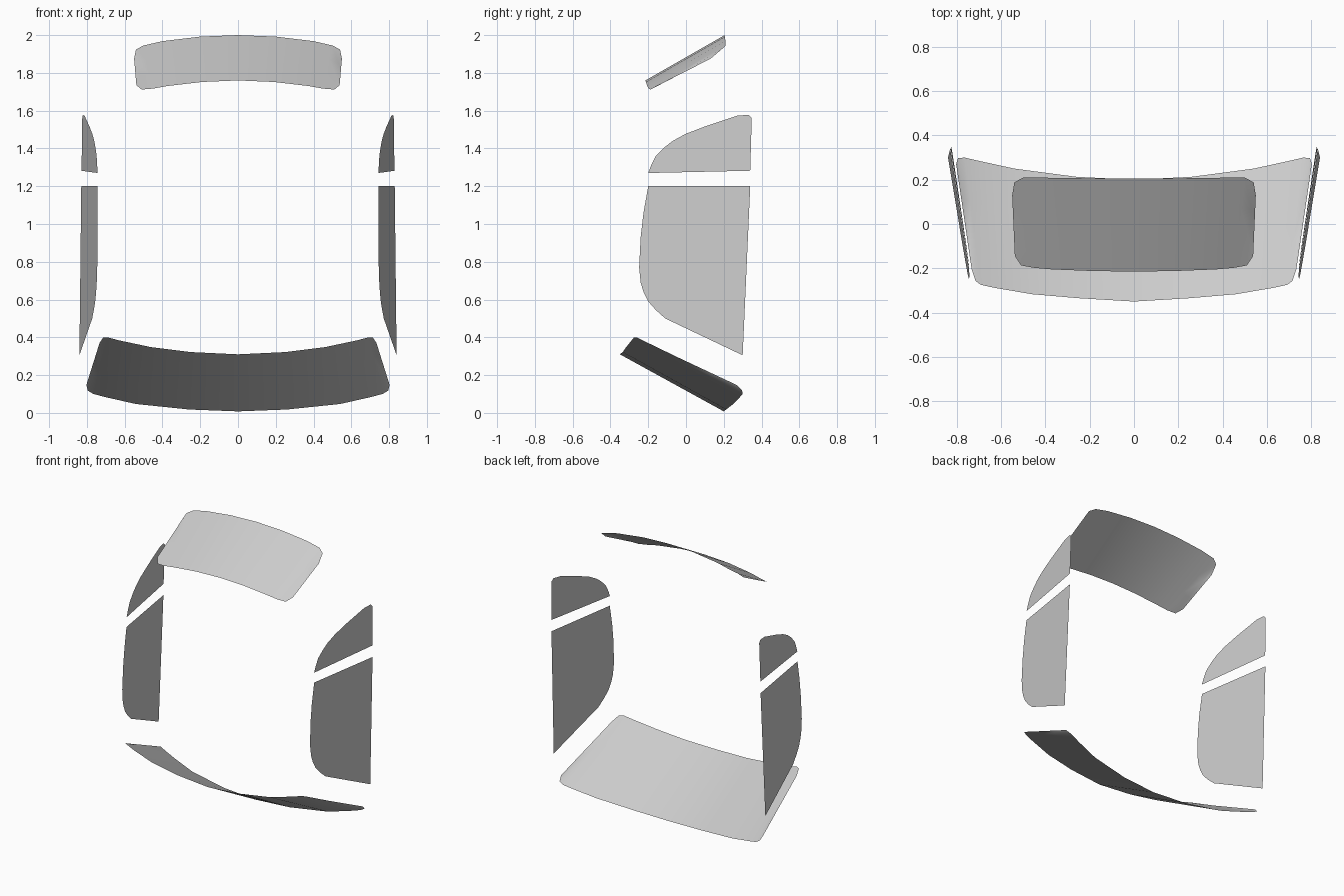
import bpy, bmesh
from mathutils import Vector

if "Cube" in bpy.data.objects:
    bpy.data.objects.remove(bpy.data.objects["Cube"])


def finish(name, bm, outward):
    # orient the sheet so its faces point along the outward direction
    bm.normal_update()
    total = sum((f.normal * f.calc_area() for f in bm.faces), Vector())
    if total.dot(Vector(outward)) < 0:
        bmesh.ops.reverse_faces(bm, faces=bm.faces[:])
    me = bpy.data.meshes.new(name)
    bm.to_mesh(me)
    bm.free()
    ob = bpy.data.objects.new(name, me)
    bpy.context.collection.objects.link(ob)
    for p in me.polygons:
        p.use_smooth = True
    return ob


def curved_glass(name, half_columns, rows=3):
    # ruled sheet between an upper and a lower edge, mirrored across x = 0
    flip = Vector((-1, 1, 1))
    cols = [(Vector(a) * flip, Vector(b) * flip) for a, b in half_columns[:0:-1]]
    cols += [(Vector(a), Vector(b)) for a, b in half_columns]
    bm = bmesh.new()
    grid = [[bm.verts.new(a.lerp(b, i / rows)) for i in range(rows + 1)] for a, b in cols]
    for c, d in zip(grid, grid[1:]):
        for i in range(rows):
            bm.faces.new((c[i], c[i + 1], d[i + 1], d[i]))
    return finish(name, bm, (0, 0, 1))


def side_glass(name, outline, side):
    # flat pane on the slanted plane of the car's flank
    bm = bmesh.new()
    bm.faces.new([bm.verts.new((side * (0.745 + 0.157 * (y + 0.2) + 0.018 * (1.2 - z)), y, z))
                  for y, z in outline])
    return finish(name, bm, (side, 0, 0))


# windscreen
curved_glass("windscreen", [
    ((0, -.35, .31), (0, .20, .008)),
    ((.25, -.335, .322), (.26, .213, .018)),
    ((.46, -.317, .348), (.54, .25, .047)),
    ((.63, -.288, .384), (.70, .285, .083)),
    ((.69, -.275, .40), (.765, .30, .10)),
    ((.715, -.258, .398), (.795, .297, .118)),
    ((.733, -.205, .37), (.803, .27, .147)),
])

# rear window
curved_glass("rear_window", [
    ((0, .205, 2.0), (0, -.215, 1.76)),
    ((.20, .206, 1.992), (.19, -.212, 1.752)),
    ((.40, .209, 1.968), (.37, -.205, 1.731)),
    ((.50, .21, 1.945), (.45, -.198, 1.717)),
    ((.54, .188, 1.924), (.51, -.187, 1.712)),
    ((.55, .13, 1.875), (.538, -.145, 1.735)),
])

# side windows
FRONT_DOOR = [(-.20, 1.20), (.34, 1.20), (.30, .305), (-.11, .50), (-.16, .545), (-.20, .59),
              (-.225, .64), (-.24, .69), (-.248, .77), (-.24, .93), (-.225, 1.06)]
REAR_DOOR = [(-.20, 1.27), (-.185, 1.31), (-.16, 1.36), (-.115, 1.405), (-.07, 1.44), (0, 1.478),
             (.11, 1.52), (.27, 1.573), (.33, 1.578), (.348, 1.56), (.34, 1.282)]
for label, s in (("right", 1), ("left", -1)):
    side_glass("front_side_window_" + label, FRONT_DOOR, s)
    side_glass("rear_side_window_" + label, REAR_DOOR, s)
